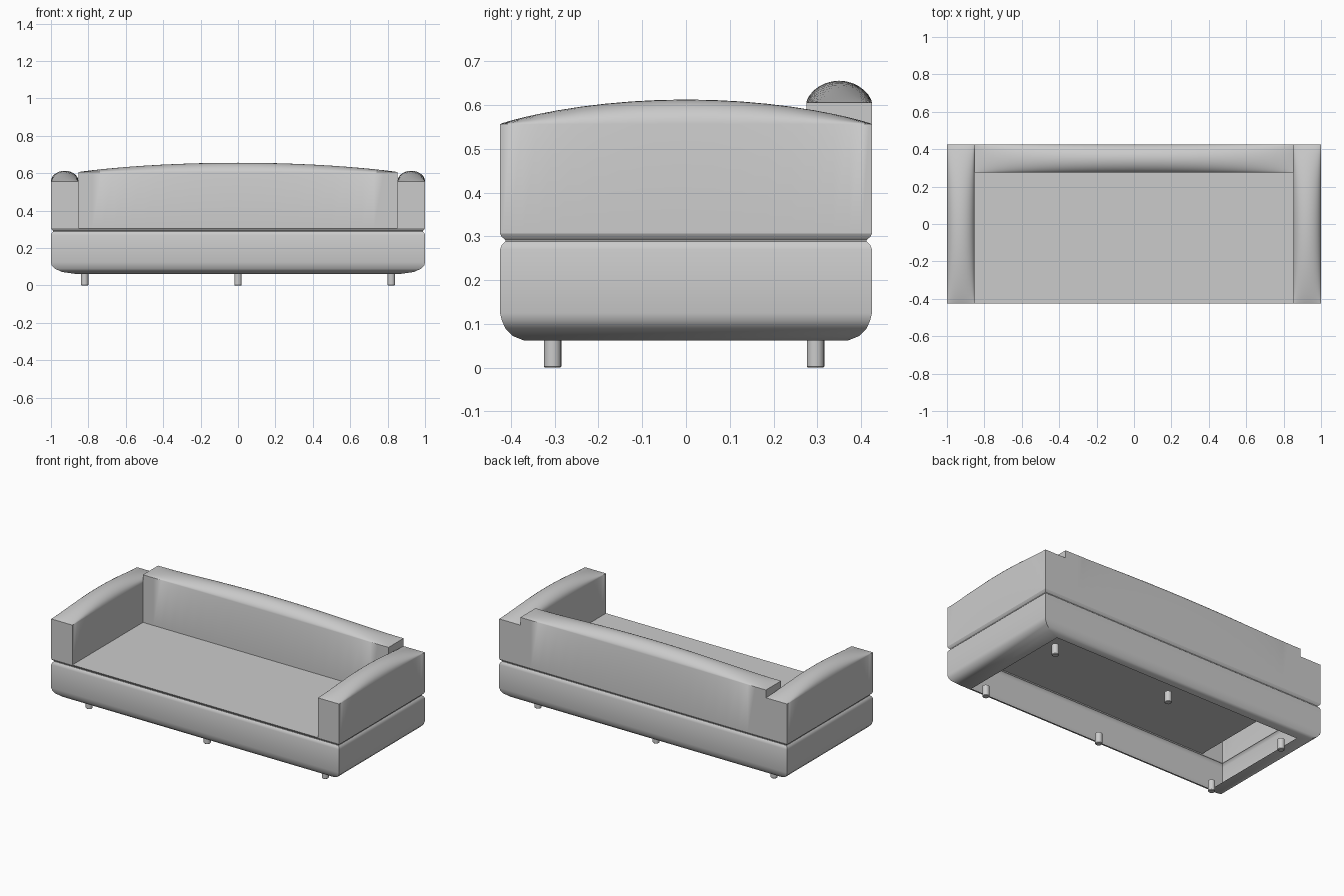
import bpy, bmesh
from math import radians

if "Cube" in bpy.data.objects:
    bpy.data.objects.remove(bpy.data.objects["Cube"])

W, D = 1.0, 0.425          # half width, half depth
ARM_X, BACK_Y = 0.853, 0.275
SEAT_Z = 0.307


def finish(name, bm, recalc=True):
    if recalc:
        bmesh.ops.recalc_face_normals(bm, faces=bm.faces)
    me = bpy.data.meshes.new(name)
    bm.to_mesh(me)
    bm.free()
    me.shade_smooth()
    me.set_sharp_from_angle(angle=radians(40))
    ob = bpy.data.objects.new(name, me)
    bpy.context.collection.objects.link(ob)
    return ob


def crowned_block(name, x0, x1, y0, y1, z_bottom, z_edge, crown, px, py, nx, ny):
    """Block with straight walls, open underneath, and a pillowed top."""
    bm = bmesh.new()
    bmesh.ops.create_grid(bm, x_segments=nx, y_segments=ny, size=1)
    for v in bm.verts:
        u, w = v.co.x, v.co.y
        # crowd rows towards the borders for a clean round-over
        u, w = 1.5 * u - 0.5 * u ** 3, 1.5 * w - 0.5 * w ** 3
        h = max(0, 1 - u * u) ** px * max(0, 1 - w * w) ** py
        v.co = ((x0 + x1) / 2 + u * (x1 - x0) / 2,
                (y0 + y1) / 2 + w * (y1 - y0) / 2, z_edge + crown * h)
    rim = [e for e in bm.edges if e.is_boundary]
    new = bmesh.ops.extrude_edge_only(bm, edges=rim)["geom"]
    for v in new:
        if isinstance(v, bmesh.types.BMVert):
            v.co.z = z_bottom
    return finish(name, bm)


# Base: hollow upholstered frame, rounded below, with a seam groove near its top
profile = [(.13, .055, .062), (.06, .03, .072), (.02, .012, .09), (.004, .004, .108),
           (0, 0, .125), (0, 0, .27), (.004, .004, .281), (.012, .012, .289),
           (.012, .012, .292), (.004, .004, .299), (0, 0, SEAT_Z)]
bm = bmesh.new()
loops = [[bm.verts.new((sx * (W - ix), sy * (D - iy), z))
          for sx, sy in ((-1, -1), (1, -1), (1, 1), (-1, 1))] for ix, iy, z in profile]
for a, b in zip(loops, loops[1:]):
    for i in range(4):
        j = (i + 1) % 4
        bm.faces.new((a[i], a[j], b[j], b[i]))
finish("base_frame", bm, recalc=False)

# Seat deck between the arms
bm = bmesh.new()
bm.faces.new([bm.verts.new((x, y, SEAT_Z)) for x, y in
              ((-ARM_X, -D), (ARM_X, -D), (ARM_X, BACK_Y), (-ARM_X, BACK_Y))])
finish("seat_deck", bm, recalc=False)

# Arms
for side, s in (("left", -1), ("right", 1)):
    xs = sorted((s * ARM_X, s * W))
    crowned_block(side + "_arm", *xs, -D, D, SEAT_Z, 0.557, 0.056, 0.5, 0.9, 14, 20)

# Backrest
crowned_block("backrest", -ARM_X, ARM_X, BACK_Y, D, SEAT_Z, 0.606, 0.05, 0.9, 0.65, 24, 14)

# Legs
for ix, x in enumerate((-0.82, 0, 0.82)):
    for row, y in (("front", -0.305), ("back", 0.296)):
        bm = bmesh.new()
        bmesh.ops.create_cone(bm, cap_ends=True, segments=20, radius1=0.02,
                              radius2=0.02, depth=0.066)
        bmesh.ops.translate(bm, verts=bm.verts, vec=(x, y, 0.033))
        foot = [e for e in bm.edges if all(v.co.z < 0.001 for v in e.verts)]
        bmesh.ops.bevel(bm, geom=foot, offset=0.003, segments=1, affect='EDGES')
        finish(f"{row}_leg_{ix + 1}", bm)
